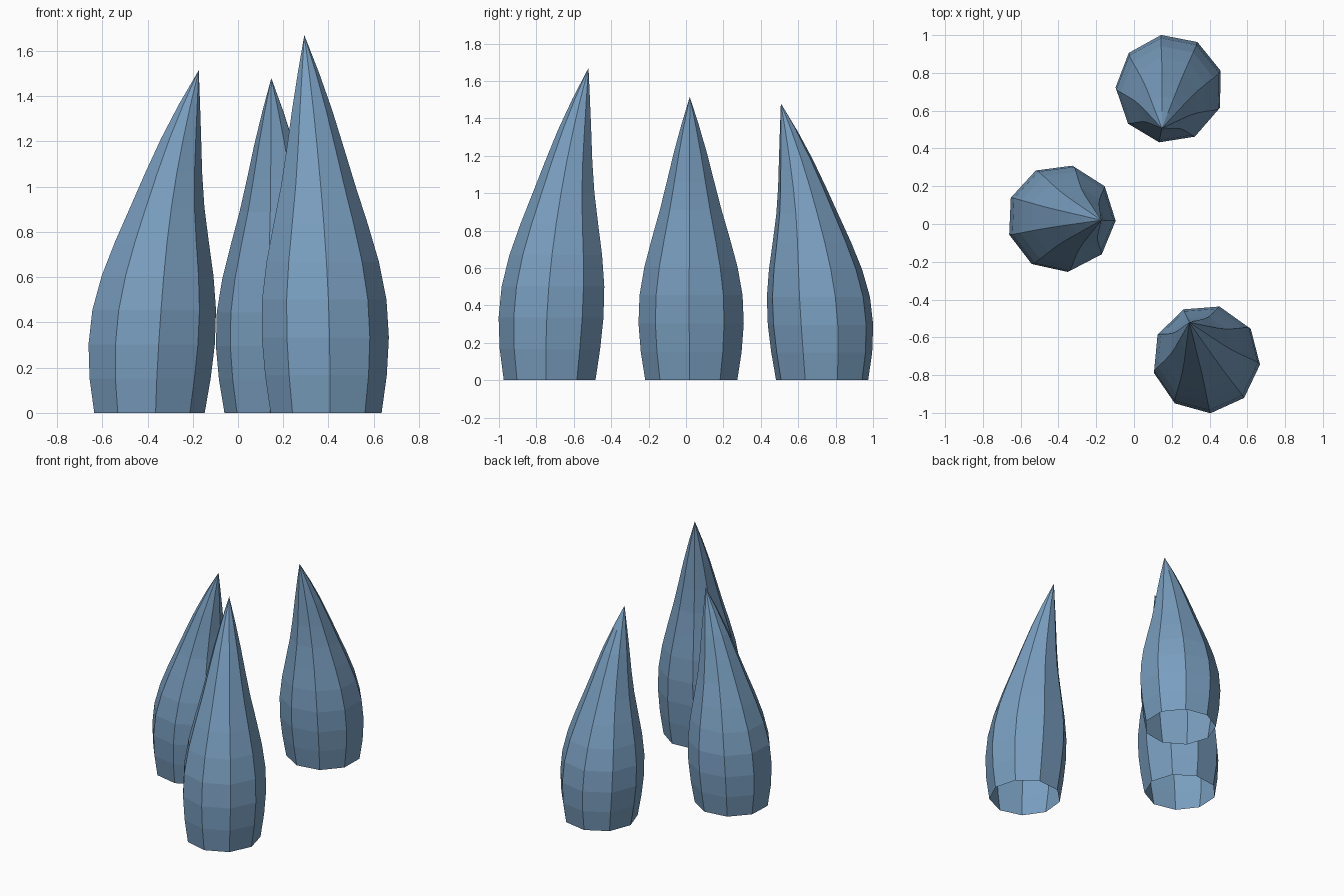
import bpy, bmesh
from math import cos, sin, radians, pi

if "Cube" in bpy.data.objects:
    bpy.data.objects.remove(bpy.data.objects["Cube"])

SIDES = 9
BEND = 0.224  # how far the tip leans over
# radius at evenly spaced heights from base to just below the tip
RADII = [0.25, 0.274, 0.286, 0.28, 0.253, 0.212, 0.168, 0.129, 0.091, 0.048]

# slate blue
blue = bpy.data.materials.new("slate_blue")
blue.diffuse_color = (0.19, 0.34, 0.52, 1)
blue.use_nodes = True
blue.node_tree.nodes["Principled BSDF"].inputs["Base Color"].default_value = blue.diffuse_color


def flame(name, x, y, height, lean_deg):
    """Open-bottomed faceted flame whose tip curves toward lean_deg."""
    a = radians(lean_deg)
    bm = bmesh.new()
    rings = []
    for i, r in enumerate(RADII):
        t = i / len(RADII)
        cx, cy = x + BEND * t * t * cos(a), y + BEND * t * t * sin(a)
        rings.append([bm.verts.new((cx + r * cos(a + 2 * pi * k / SIDES),
                                    cy + r * sin(a + 2 * pi * k / SIDES),
                                    height * t)) for k in range(SIDES)])
    tip = bm.verts.new((x + BEND * cos(a), y + BEND * sin(a), height))
    for k in range(SIDES):
        n = (k + 1) % SIDES
        for lo, hi in zip(rings, rings[1:]):
            bm.faces.new((lo[k], lo[n], hi[n], hi[k]))
        bm.faces.new((rings[-1][k], rings[-1][n], tip))
    mesh = bpy.data.meshes.new(name)
    bm.to_mesh(mesh)
    bm.free()
    mesh.materials.append(blue)
    bpy.context.collection.objects.link(bpy.data.objects.new(name, mesh))


# three flames leaning toward the middle
flame("left_flame", -0.397, 0.03, 1.515, -2.5)
flame("back_flame", 0.19, 0.727, 1.48, -101)
flame("front_flame", 0.386, -0.725, 1.67, 114.5)
